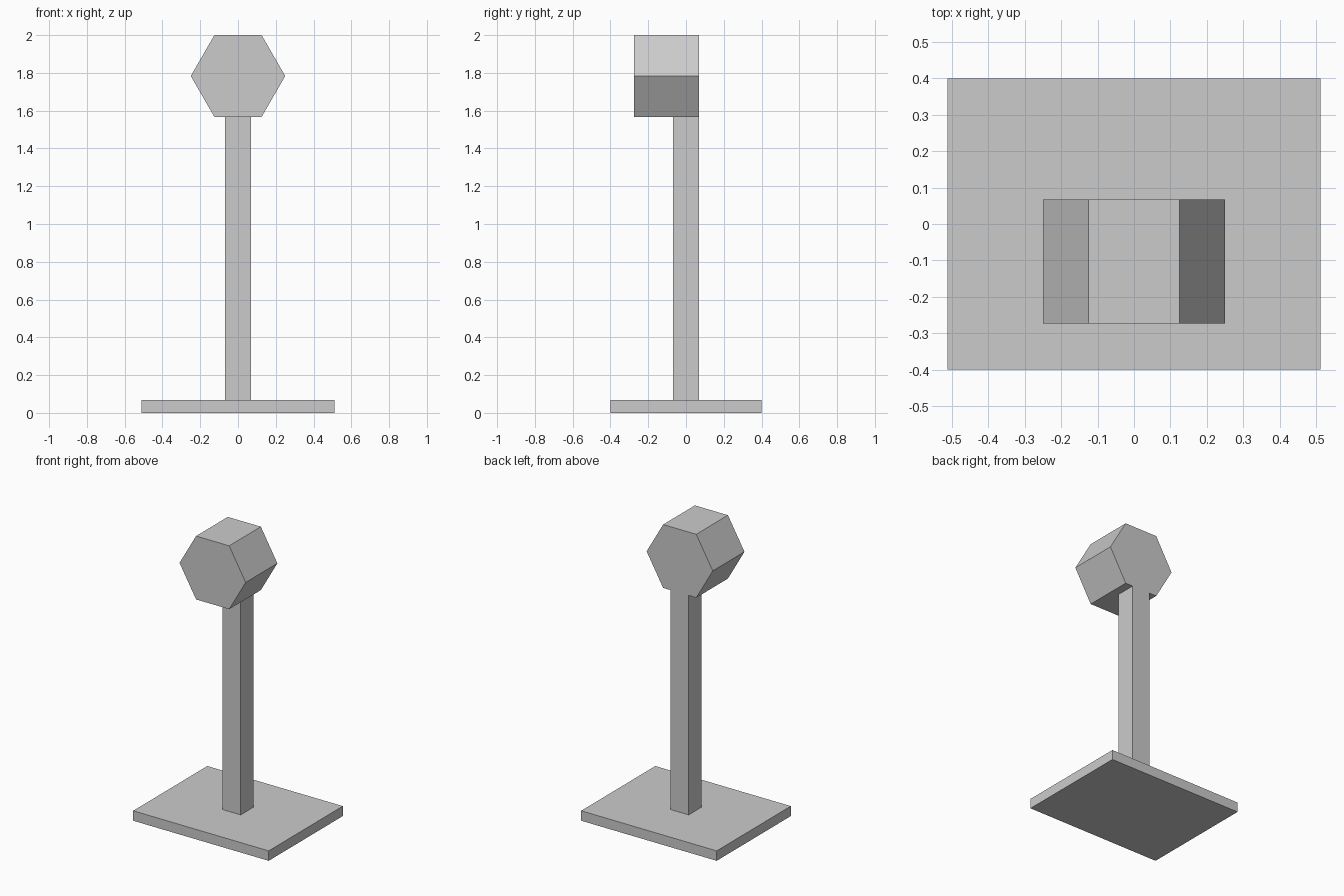
import bpy
import bmesh
from math import cos, sin, pi
from mathutils import Vector

cube = bpy.data.objects.get("Cube")
if cube:
    bpy.data.objects.remove(cube, do_unlink=True)

# Single plain grey
grey = bpy.data.materials.new("light_grey")
grey.use_nodes = True
colour = (0.6, 0.6, 0.6, 1)
grey.diffuse_color = colour
grey.node_tree.nodes["Principled BSDF"].inputs["Base Color"].default_value = colour


def prism(name, outline, direction):
    """Extrude a flat outline along a direction into a closed solid."""
    bm = bmesh.new()
    face = bm.faces.new([bm.verts.new(p) for p in outline])
    ext = bmesh.ops.extrude_face_region(bm, geom=[face], use_keep_orig=True)
    moved = [g for g in ext["geom"] if isinstance(g, bmesh.types.BMVert)]
    bmesh.ops.translate(bm, verts=moved, vec=Vector(direction))
    bmesh.ops.recalc_face_normals(bm, faces=bm.faces[:])
    mesh = bpy.data.meshes.new(name)
    bm.to_mesh(mesh)
    bm.free()
    mesh.materials.append(grey)
    obj = bpy.data.objects.new(name, mesh)
    bpy.context.collection.objects.link(obj)
    return obj


def rectangle(hx, hy, z):
    return [(-hx, -hy, z), (hx, -hy, z), (hx, hy, z), (-hx, hy, z)]


BASE_TOP, POST_HALF, RADIUS = 0.068, 0.068, 0.25
HEAD_Z = 2 - RADIUS * sin(pi / 3)
HEAD_BOTTOM = HEAD_Z - RADIUS * sin(pi / 3)

# Flat base plate
prism("base_plate", rectangle(0.512, 0.4, 0), (0, 0, BASE_TOP))

# Square post
prism("post", rectangle(POST_HALF, POST_HALF, BASE_TOP), (0, 0, HEAD_BOTTOM - BASE_TOP))

# Hexagonal head, flush with the back of the post and overhanging the front
hexagon = [(RADIUS * cos(i * pi / 3), POST_HALF, HEAD_Z + RADIUS * sin(i * pi / 3))
           for i in range(6)]
prism("hexagonal_head", hexagon, (0, -0.342, 0))
